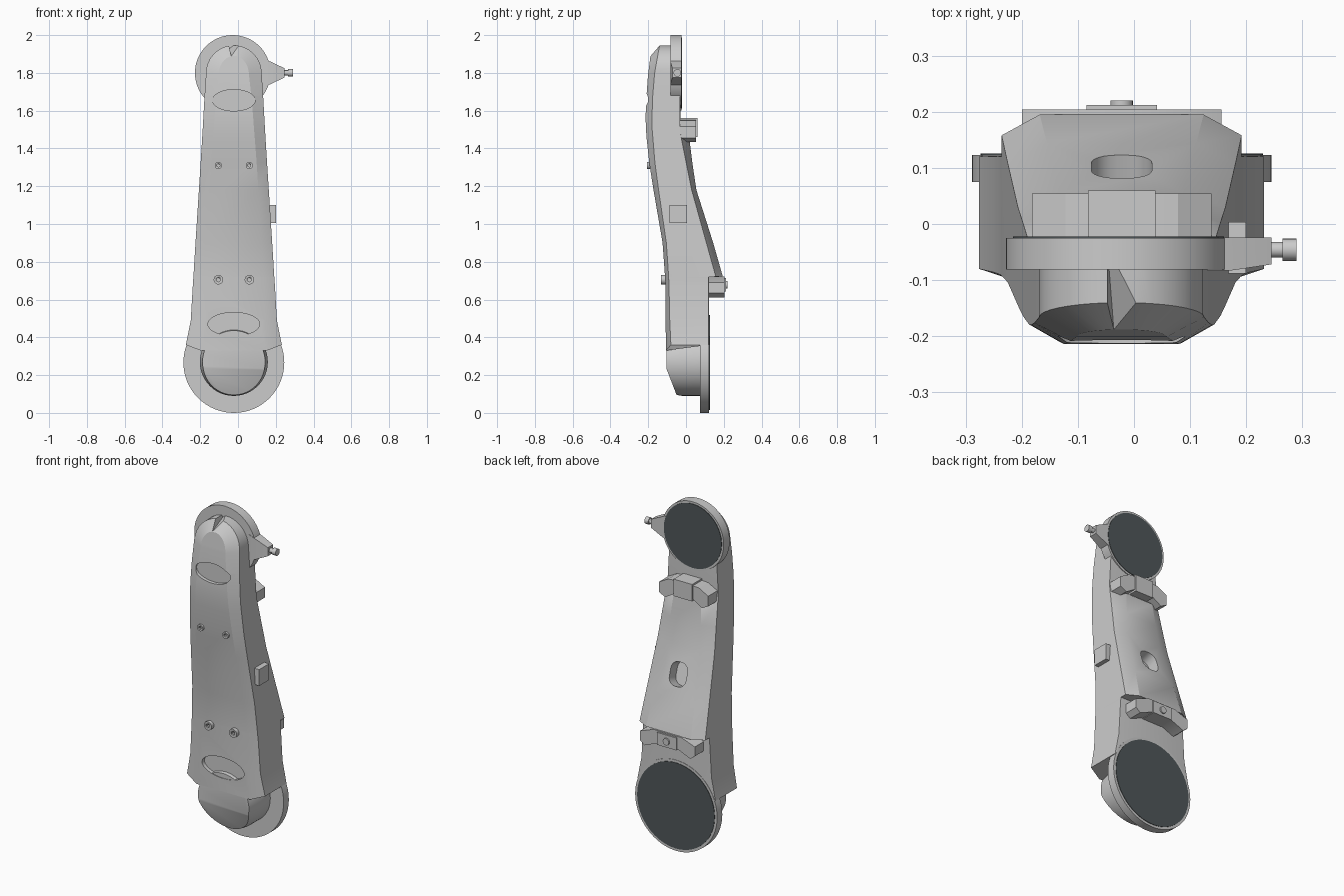
import bpy, bmesh, math
from mathutils import Vector, Matrix

if "Cube" in bpy.data.objects:
    bpy.data.objects.remove(bpy.data.objects["Cube"])

CX = -0.022  # symmetry line of the arm


def finish(bm, name, smooth=True, color=None):
    bmesh.ops.recalc_face_normals(bm, faces=bm.faces)
    me = bpy.data.meshes.new(name)
    bm.to_mesh(me)
    bm.free()
    ob = bpy.data.objects.new(name, me)
    bpy.context.collection.objects.link(ob)
    bpy.ops.object.select_all(action='DESELECT')
    ob.select_set(True)
    bpy.context.view_layer.objects.active = ob
    if smooth:
        bpy.ops.object.shade_smooth_by_angle(angle=math.radians(25))
    if color:
        mat = bpy.data.materials.new(name)
        mat.diffuse_color = color
        mat.use_nodes = True
        mat.node_tree.nodes["Principled BSDF"].inputs["Base Color"].default_value = mat.diffuse_color
        me.materials.append(mat)
    return ob


def loft(rings, name):
    bm = bmesh.new()
    vs = [[bm.verts.new(p) for p in r] for r in rings]
    n = len(vs[0])
    for a, b in zip(vs, vs[1:]):
        for i in range(n):
            bm.faces.new((a[i], a[(i + 1) % n], b[(i + 1) % n], b[i]))
    bm.faces.new(vs[0])
    bm.faces.new(vs[-1])
    return finish(bm, name)


def cyl_y(bm, x, z, y0, y1, r0, r1=None, seg=48, sz=1.0):
    """Cylinder or cone along y; r0 at y0, r1 at y1; sz squashes it in z."""
    m = (Matrix.Translation((x, (y0 + y1) / 2, z)) @ Matrix.Diagonal((1, 1, sz, 1))
         @ Matrix.Rotation(-math.pi / 2, 4, 'X'))
    bmesh.ops.create_cone(bm, cap_ends=True, segments=seg, radius1=r0,
                          radius2=r0 if r1 is None else r1, depth=y1 - y0, matrix=m)


def disc(name, x, z, y0, y1, r, seg=48, sz=1.0, color=None):
    bm = bmesh.new()
    cyl_y(bm, x, z, y0, y1, r, seg=seg, sz=sz)
    return finish(bm, name, color=color)


def prism(name, half, y0, y1):
    """Mirror a half outline in (x, z) about the arm line and extrude it along y."""
    pts = half + [(-x, z) for x, z in reversed(half) if x > 0]
    return loft([[(CX + x, y, z) for x, z in pts] for y in (y0, y1)], name)


def cut(target, cutter):
    cutter.hide_render = True
    mod = target.modifiers.new("cut", 'BOOLEAN')
    mod.operation, mod.object, mod.solver = 'DIFFERENCE', cutter, 'EXACT'
    bpy.context.view_layer.objects.active = target
    bpy.ops.object.modifier_apply(modifier=mod.name)
    bpy.data.objects.remove(cutter)


# Main arm shell: front z, side z, front y, front half width, chamfer y,
# side half width, side back y, back half width, back y
rows = [
    (.33, .36, -.106, .175, -.080, .254, .120, .250, .121),
    (.49, .49, -.108, .166, -.086, .228, .120, .220, .121),
    (.68, .68, -.109, .158, -.090, .217, .120, .210, .121),
    (.72, .72, -.111, .157, -.092, .214, .120, .208, .121),
    (.721, .721, -.111, .157, -.092, .214, .158, .146, .195),
    (.90, .90, -.124, .147, -.104, .203, .108, .133, .144),
    (1.18, 1.18, -.172, .130, -.145, .185, .030, .110, .055),
    (1.32, 1.32, -.194, .121, -.164, .176, .002, .100, .034),
    (1.45, 1.45, -.208, .111, -.175, .168, -.024, .090, .018),
    (1.50, 1.50, -.212, .107, -.179, .165, -.033, .090, -.030),
    (1.57, 1.57, -.214, .102, -.180, .161, -.033, .090, -.030),
    (1.68, 1.68, -.209, .092, -.176, .155, -.033, .090, -.030),
]
for i in range(9):
    a = math.radians(i * 10)
    c, s = math.cos(a), math.sin(a)
    rows.append((1.79 + .1 * s, 1.8 + .146 * s, -.201 + .013 * s, .08 * c,
                 -.166 + .026 * s, .147 * c, -.04, .09 * c, -.035))
rings = []
for zf, zs, yf, f, yc, s, yb, b, yk in rows:
    half = [(f, yf, zf), (s, yc, zs), (s, yb, zs), (b, yk, zs)]
    rings.append([(CX + x, y, z) for x, y, z in half]
                 + [(CX - x, y, z) for x, y, z in reversed(half)])
body = loft(rings, "arm_shell")

# Oval recesses on the front
cut(body, disc("cut_a", CX, 1.655, -.3, -.192, .113, sz=.5))
cut(body, disc("cut_b", CX, .47, -.3, -.085, .137, sz=.45))

# Rounded slot in the sloped back
bm = bmesh.new()
bmesh.ops.create_cube(bm, size=1, matrix=Matrix.Diagonal((.108, .12, .135, 1)))
edges = [e for e in bm.edges
         if abs((e.verts[0].co - e.verts[1].co).normalized().y) > .9]
bmesh.ops.bevel(bm, geom=edges, offset=.045, segments=6, affect='EDGES', profile=.5)
bmesh.ops.transform(bm, verts=bm.verts, matrix=Matrix.Translation((CX, .098, 1.03))
                    @ Matrix.Rotation(.31, 4, 'X'))
cut(body, finish(bm, "cut_c"))
body.select_set(True)
bpy.ops.object.shade_smooth_by_angle(angle=math.radians(25))

# Lower joint: boss with a slanted front, flange and dark face
bm = bmesh.new()
cyl_y(bm, CX, .27, -.104, -.02, .166, .18)
cyl_y(bm, CX, .27, -.02, .08, .18)
bmesh.ops.remove_doubles(bm, verts=bm.verts, dist=1e-4)
inner = [f for f in bm.faces if len(f.verts) > 4 and abs(f.calc_center_median().y + .02) < .005]
bmesh.ops.delete(bm, geom=inner, context='FACES_ONLY')
res = bmesh.ops.bisect_plane(bm, geom=bm.verts[:] + bm.edges[:] + bm.faces[:],
                             plane_co=(0, -.104, .235), plane_no=(0, -.93, -.36),
                             clear_outer=True)
bmesh.ops.holes_fill(bm, edges=[e for e in bm.edges if e.is_boundary])
finish(bm, "lower_boss")
disc("lower_flange", CX, .267, .075, .123, .267, seg=64)
disc("lower_joint_face", CX, .267, .11, .126, .252, seg=64, color=(.08, .095, .1, 1))

# Upper joint: flange and dark face
disc("upper_flange", -.028, 1.8, -.081, -.025, .2, seg=64)
disc("upper_joint_face", -.028, 1.8, -.04, -.022, .188, seg=64, color=(.08, .095, .1, 1))

# Connector wedge and pin on the upper flange
loft([[(x, y0, z0), (x, y1, z0), (x, y1, z1), (x, y0, z1)]
      for x, y0, y1, z0, z1 in ((.13, -.083, -.024, 1.725, 1.875),
                                (.172, -.083, -.024, 1.74, 1.86),
                                (.245, -.072, -.024, 1.775, 1.825))], "connector_wedge")
bm = bmesh.new()
for x0, x1, r in ((.23, .268, .014), (.265, .29, .02)):
    bmesh.ops.create_cone(bm, cap_ends=True, segments=20, radius1=r, radius2=r, depth=x1 - x0,
                          matrix=Matrix.Translation(((x0 + x1) / 2, -.046, 1.8))
                          @ Matrix.Rotation(math.pi / 2, 4, 'Y'))
finish(bm, "connector_pin")

# Small box on the right side
bm = bmesh.new()
bmesh.ops.create_cube(bm, size=1, matrix=Matrix.Translation((.175, -.042, 1.053))
                      @ Matrix.Diagonal((.05, .092, .096, 1)))
finish(bm, "side_box", smooth=False)

# Back brackets with angled wings
prism("upper_bracket", [(.062, 1.55), (.10, 1.548), (.16, 1.515), (.16, 1.455),
                        (.12, 1.435), (.062, 1.47)], -.06, .054)
prism("upper_bracket_block", [(.06, 1.56), (.06, 1.46)], -.06, .06)
prism("lower_bracket", [(.09, .722), (.178, .69), (.178, .635), (.15, .612),
                        (.07, .645)], .09, .204)
prism("lower_bracket_block", [(.063, .715), (.063, .642)], .09, .212)
disc("lower_bracket_screw", CX, .678, .2, .22, .02, seg=20)

# Front screws with sockets
for z, y0, y1, r in ((1.31, -.206, -.18, .019), (.705, -.133, -.09, .025)):
    for side in (-1, 1):
        screw = disc("front_screw", CX + side * .082, z, y0, y1, r, seg=20)
        cut(screw, disc("cut_s", CX + side * .082, z, y0 - .02, y0 + .01, r * .45, seg=6))
